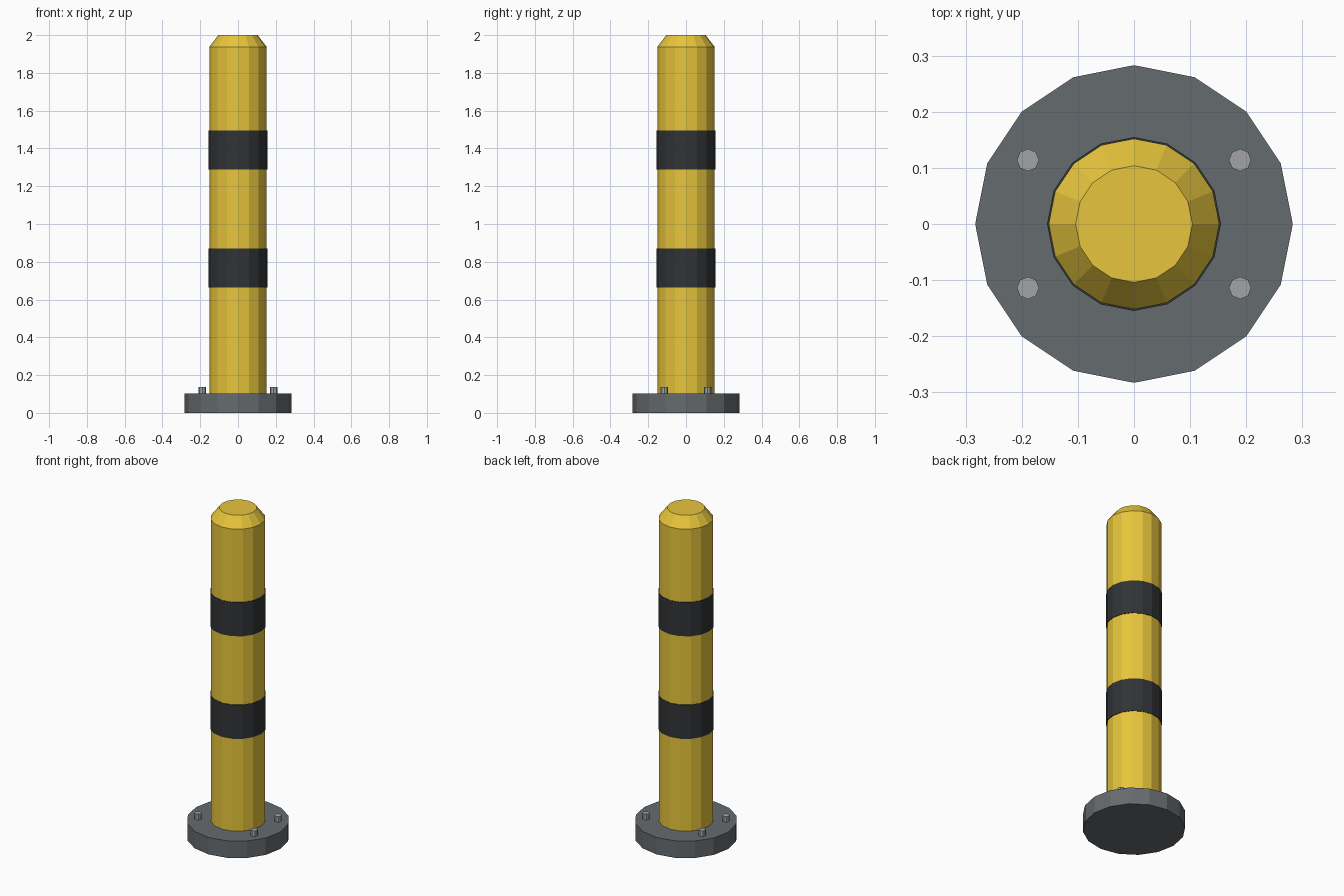
import bpy, bmesh

if "Cube" in bpy.data.objects:
    bpy.data.objects.remove(bpy.data.objects["Cube"])


def material(name, rgb):
    m = bpy.data.materials.new(name)
    m.diffuse_color = (*rgb, 1)
    m.use_nodes = True
    m.node_tree.nodes["Principled BSDF"].inputs["Base Color"].default_value = m.diffuse_color
    return m


yellow = material("yellow_paint", (0.80, 0.56, 0.045))
black = material("black_paint", (0.03, 0.033, 0.036))
iron = material("dark_grey_metal", (0.13, 0.145, 0.155))
steel = material("light_grey_metal", (0.36, 0.37, 0.38))


def lathe(name, profile, sides, mat, x=0, y=0):
    """Stack polygon rings from (radius, z) pairs and close both ends."""
    bm = bmesh.new()
    rings = []
    for r, z in profile:
        ring = bmesh.ops.create_circle(bm, segments=sides, radius=r)["verts"]
        for v in ring:
            v.co.z = z
        rings.append(ring)
    for a, b in zip(rings, rings[1:]):
        for i in range(sides):
            j = (i + 1) % sides
            bm.faces.new((a[i], a[j], b[j], b[i]))
    bm.faces.new(rings[0])
    bm.faces.new(rings[-1])
    bmesh.ops.recalc_face_normals(bm, faces=bm.faces)
    mesh = bpy.data.meshes.new(name)
    bm.to_mesh(mesh)
    bm.free()
    mesh.materials.append(mat)
    ob = bpy.data.objects.new(name, mesh)
    ob.location = (x, y, 0)
    bpy.context.collection.objects.link(ob)
    return ob


# Base plate
lathe("base_plate", [(0.283, 0), (0.283, 0.103)], 16, iron)

# Post with bevelled top
lathe("post", [(0.152, 0.103), (0.152, 1.938), (0.104, 2.0)], 16, yellow)

# Warning bands
for label, z in (("lower", 0.665), ("upper", 1.288)):
    lathe(label + "_band", [(0.155, z), (0.155, z + 0.206)], 16, black)

# Anchor bolts
for sx in (-1, 1):
    for sy in (-1, 1):
        name = ("back" if sy > 0 else "front") + ("_right" if sx > 0 else "_left") + "_bolt"
        lathe(name, [(0.02, 0.09), (0.02, 0.138)], 8, steel, sx * 0.189, sy * 0.114)
